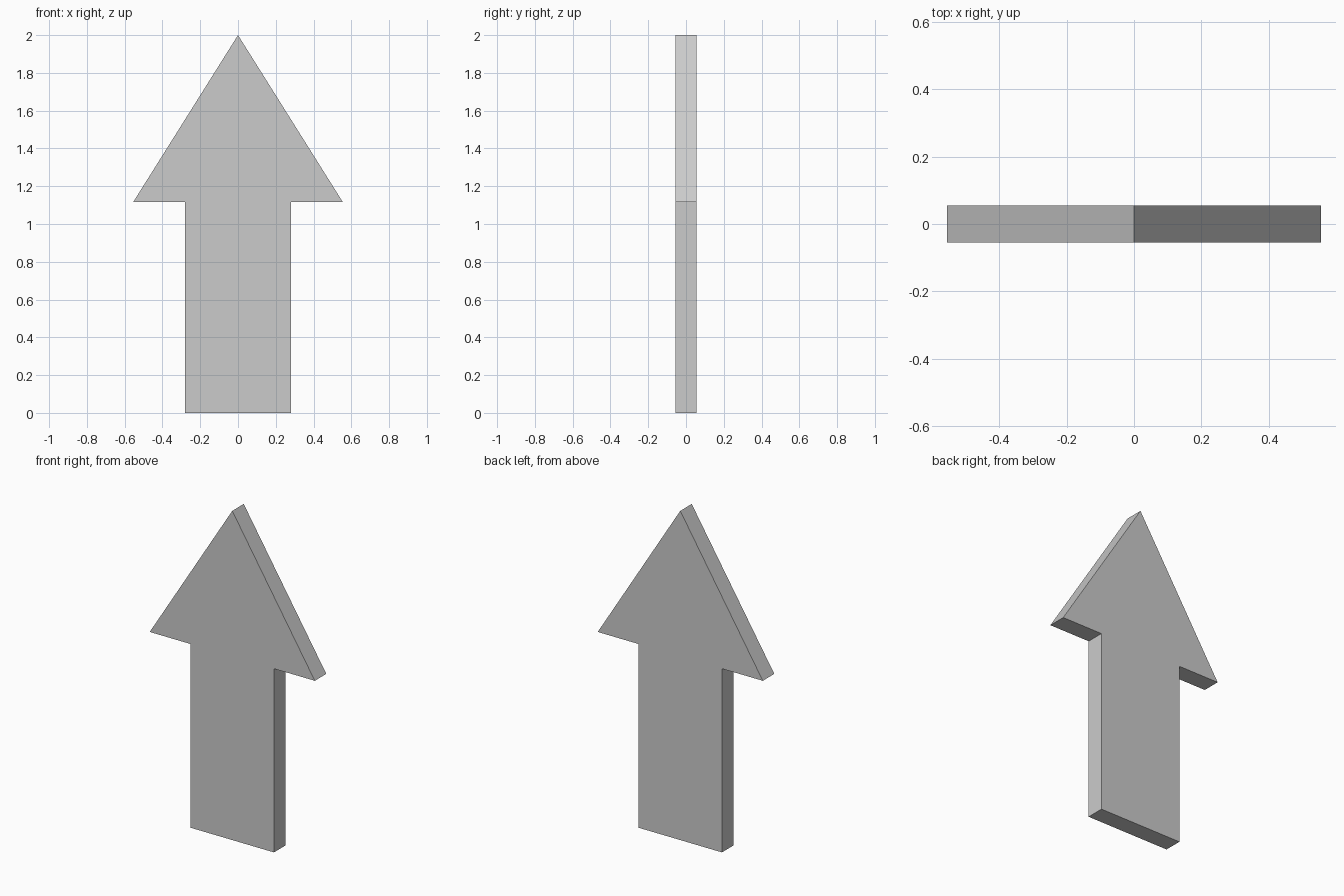
import bpy
import bmesh

if "Cube" in bpy.data.objects:
    bpy.data.objects.remove(bpy.data.objects["Cube"])

HALF_DEPTH = 0.055

# Right half of the arrow outline (x, z), from the base up to the tip
right_side = [(0.28, 0.0), (0.28, 1.116), (0.555, 1.116)]
left_side = [(-x, z) for x, z in reversed(right_side)]
outline = right_side + [(0.0, 2.0)] + left_side

# Arrow: flat outline extruded through its thickness
bm = bmesh.new()
front = bm.faces.new([bm.verts.new((x, -HALF_DEPTH, z)) for x, z in outline])
extruded = bmesh.ops.extrude_face_region(bm, geom=[front], use_keep_orig=True)
back_verts = [v for v in extruded["geom"] if isinstance(v, bmesh.types.BMVert)]
bmesh.ops.translate(bm, vec=(0, 2 * HALF_DEPTH, 0), verts=back_verts)
bmesh.ops.recalc_face_normals(bm, faces=bm.faces)

mesh = bpy.data.meshes.new("arrow")
bm.to_mesh(mesh)
bm.free()
bpy.context.collection.objects.link(bpy.data.objects.new("arrow", mesh))
